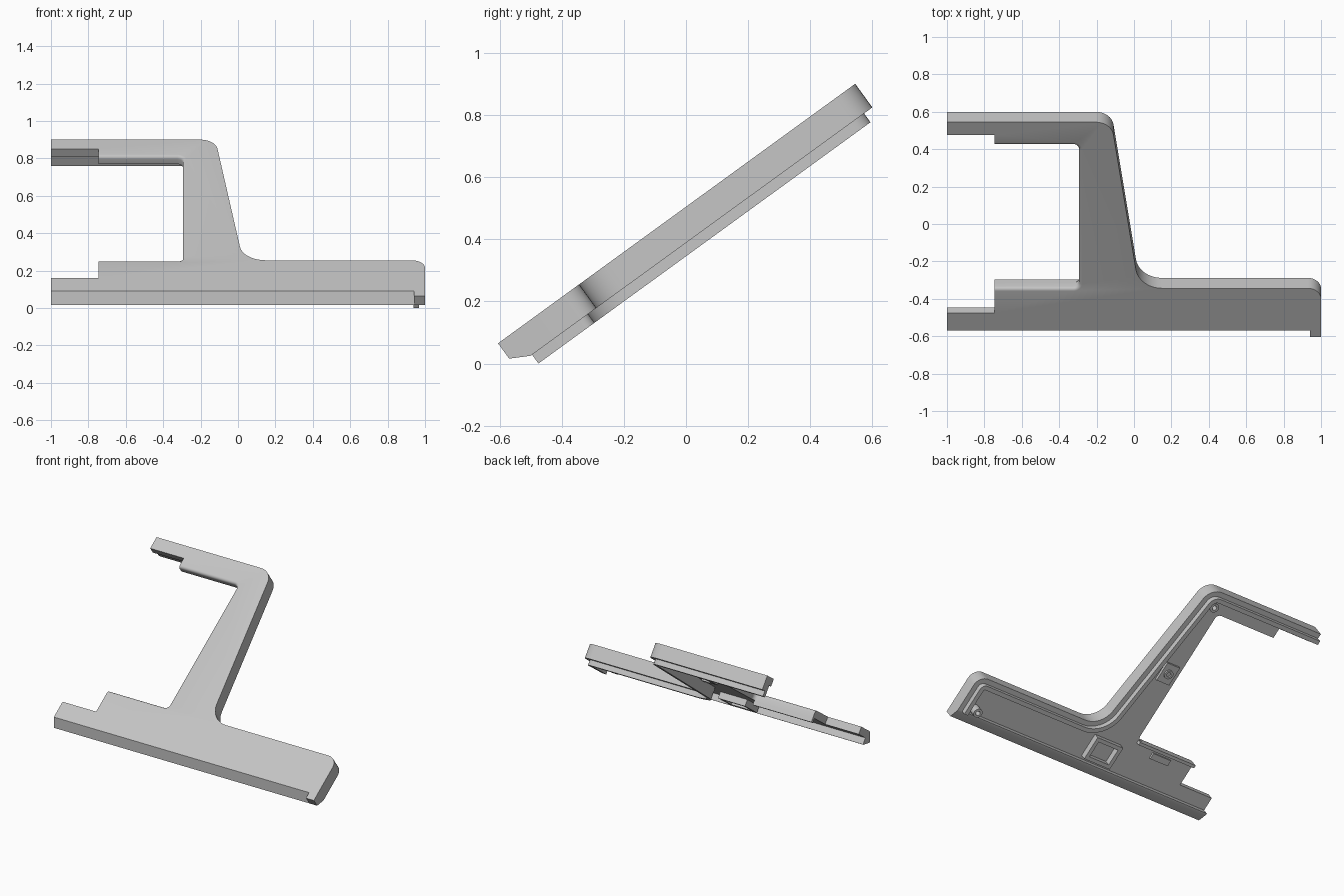
import bpy, bmesh, math
from mathutils import Matrix, Vector

if "Cube" in bpy.data.objects:
    bpy.data.objects.remove(bpy.data.objects["Cube"])

# One plain grey for the whole bracket
GREY = (0.55, 0.55, 0.55, 1)
mat = bpy.data.materials.new("plain grey")
mat.use_nodes = True
mat.diffuse_color = GREY
mat.node_tree.nodes["Principled BSDF"].inputs["Base Color"].default_value = GREY

# Everything is drawn on the sloping top face: x across, u up the slope, depth below it
TILT = Matrix.Translation((0, -0.605, 0.065)) @ Matrix.Rotation(math.radians(36), 4, 'X')
FLOOR, RIM, LIP = 0.05, 0.094, 0.129
FRONT, BACK, MID = 0.07, 1.421, 0.323


def finish(name, bm):
    bmesh.ops.recalc_face_normals(bm, faces=bm.faces)
    bmesh.ops.transform(bm, matrix=TILT, verts=bm.verts)
    mesh = bpy.data.meshes.new(name)
    bm.to_mesh(mesh)
    bm.free()
    mesh.materials.append(mat)
    obj = bpy.data.objects.new(name, mesh)
    bpy.context.collection.objects.link(obj)
    bpy.ops.object.select_all(action='DESELECT')
    obj.select_set(True)
    bpy.context.view_layer.objects.active = obj
    bpy.ops.object.shade_smooth_by_angle(angle=math.radians(35))
    return obj


def rounded(points, closed=False, steps=8):
    """Turn (x, u, radius) corners into a path with round corners."""
    out, n = [], len(points)
    for i, (x, u, r) in enumerate(points):
        p = Vector((x, u))
        if r == 0 or (not closed and i in (0, n - 1)):
            out.append(p)
            continue
        a = (Vector(points[i - 1][:2]) - p).normalized()
        b = (Vector(points[(i + 1) % n][:2]) - p).normalized()
        half = a.angle(b) / 2
        centre = p + (a + b).normalized() * r / math.sin(half)
        start = p + a * r / math.tan(half) - centre
        end = p + b * r / math.tan(half) - centre
        turn = math.atan2(start.x * end.y - start.y * end.x, start.dot(end))
        for k in range(steps + 1):
            out.append(centre + Matrix.Rotation(turn * k / steps, 2) @ start)
    return out


def offset(path, d):
    """Shift an open path to its right by d."""
    out = []
    for i, p in enumerate(path):
        before = (p - path[i - 1]).normalized() if i else None
        after = (path[i + 1] - p).normalized() if i < len(path) - 1 else before
        before = before or after
        n1, n2 = Vector((before.y, -before.x)), Vector((after.y, -after.x))
        m = (n1 + n2).normalized()
        out.append(p + m * d / m.dot(n1))
    return out


def slab(bm, outline, top, bottom):
    """Extrude an outline between two depths."""
    face = bm.faces.new([bm.verts.new((p[0], p[1], -top)) for p in outline])
    ext = bmesh.ops.extrude_face_region(bm, geom=[face], use_keep_orig=True)
    verts = [v for v in ext["geom"] if isinstance(v, bmesh.types.BMVert)]
    bmesh.ops.translate(bm, vec=(0, 0, top - bottom), verts=verts)


def block(name, x0, x1, u0, u1, top, bottom):
    bm = bmesh.new()
    slab(bm, [(x0, u0), (x1, u0), (x1, u1), (x0, u1)], top, bottom)
    return finish(name, bm)


def strip(name, path, d0, d1, top, bottom):
    bm = bmesh.new()
    slab(bm, offset(path, d0) + offset(path, d1)[::-1], top, bottom)
    return finish(name, bm)


def bar(name, profile, x0, x1):
    """Run a (u, depth) profile along x."""
    bm = bmesh.new()
    face = bm.faces.new([bm.verts.new((x0, u, -w)) for u, w in profile])
    ext = bmesh.ops.extrude_face_region(bm, geom=[face], use_keep_orig=True)
    verts = [v for v in ext["geom"] if isinstance(v, bmesh.types.BMVert)]
    bmesh.ops.translate(bm, vec=(x1 - x0, 0, 0), verts=verts)
    return finish(name, bm)


def tube(name, x, u, outer, inner, top, bottom, sides=20):
    bm = bmesh.new()
    rings = []
    for r, w in ((outer, top), (outer, bottom), (inner, bottom), (inner, top)):
        rings.append([bm.verts.new((x + r * math.cos(math.tau * k / sides),
                                    u + r * math.sin(math.tau * k / sides), -w))
                      for k in range(sides)])
    for a, b in zip(rings, rings[1:] + rings[:1]):
        for k in range(sides):
            j = (k + 1) % sides
            bm.faces.new((a[k], a[j], b[j], b[k]))
    return finish(name, bm)


# Outer edge: upper arm, slanting stem, lower arm, right end
edge = [(-1, BACK, 0), (-0.121, BACK, 0.095), (0.027, MID, 0.14),
        (1, MID, 0.07), (1, FRONT, 0)]
inner = [(-1, FRONT, 0), (-1, 0.16, 0), (-0.745, 0.16, 0), (-0.745, MID, 0),
         (-0.295, MID, 0.03), (-0.295, 1.267, 0.03), (-0.745, 1.267, 0),
         (-0.745, 1.335, 0), (-1, 1.335, 0)]

# Face plate with softened edges round the opening
bm = bmesh.new()
slab(bm, rounded(edge + inner, closed=True), 0, FLOOR)
soft = [e for e in bm.edges
        if all(abs(v.co.z) < 0.001 and -0.75 < v.co.x < -0.26
               and MID - 0.01 < v.co.y < 1.28 for v in e.verts)
        and not all(abs(v.co.x + 0.745) < 0.001 for v in e.verts)]
bmesh.ops.bevel(bm, geom=soft, offset=0.018, segments=4, profile=0.5, affect='EDGES')
finish("face_plate", bm)

# Rim and inset lip following the outer edge
path = rounded(edge)
strip("outer_rim", path, 0, 0.061, FLOOR, RIM)
path[-1].y = 0.067
strip("inset_lip", path, 0.033, 0.061, RIM, LIP)

# Front bar with upright face, and the square tab at the right end
bar("front_bar", [(0.0425, 0), (0, 0.061), (0.061, RIM), (FRONT, RIM), (FRONT, 0)], -1, 0.94)
bar("end_tab", [(0, 0), (0, 0.061), (0.061, RIM), (FRONT, RIM), (FRONT, 0)], 0.94, 1)

# Flange below the lower edge of the opening, with a small catch
block("opening_flange", -0.745, -0.3, MID - 0.02, MID, FLOOR, 0.08)
block("flange_catch", -0.58, -0.44, 0.245, 0.285, FLOOR, 0.065)

# Open socket under the foot of the stem
for side, x in (("left", 0.0), ("right", -0.18)):
    block("socket_wall_" + side, x - 0.025, x, 0.09, 0.25, FLOOR, RIM)
for side, u in (("front", 0.09), ("back", 0.225)):
    block("socket_wall_" + side, -0.18, 0, u, u + 0.025, FLOOR, RIM)

# Screw pad and posts
block("stem_pad", -0.26, -0.16, 0.73, 0.86, FLOOR, 0.07)
tube("stem_post", -0.21, 0.795, 0.03, 0.015, 0.07, 0.08)
tube("upper_post", -0.22, 1.31, 0.03, 0.015, FLOOR, RIM)
tube("lower_post", 0.87, 0.1, 0.03, 0.015, FLOOR, 0.11)
